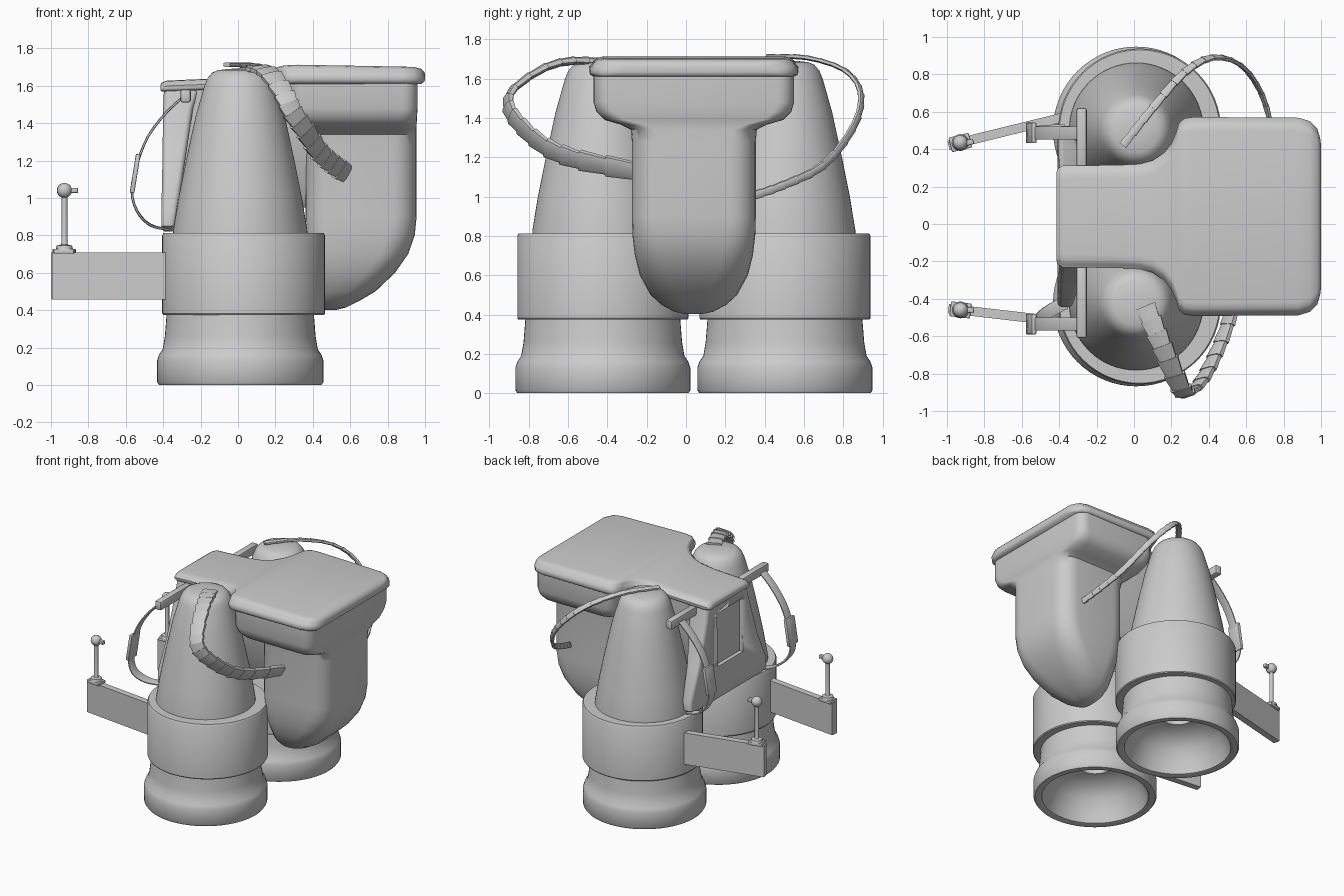
import bpy, bmesh, math
from mathutils import Vector, Matrix

if "Cube" in bpy.data.objects:
    bpy.data.objects.remove(bpy.data.objects["Cube"])

CY = 0.04  # symmetry plane of the pack


def finish(bm, name, angle=35):
    bmesh.ops.recalc_face_normals(bm, faces=bm.faces)
    me = bpy.data.meshes.new(name)
    bm.to_mesh(me)
    bm.free()
    me.shade_smooth()
    me.set_sharp_from_angle(angle=math.radians(angle))
    ob = bpy.data.objects.new(name, me)
    bpy.context.collection.objects.link(ob)
    return ob


def loft(name, rings, caps=True, angle=35):
    bm = bmesh.new()
    vs = [[bm.verts.new(p) for p in r] for r in rings]
    for a, b in zip(vs, vs[1:]):
        n = len(a)
        for i in range(n):
            bm.faces.new((a[i], a[(i + 1) % n], b[(i + 1) % n], b[i]))
    if caps:
        bm.faces.new(vs[0])
        bm.faces.new(vs[-1])
    return finish(bm, name, angle)


def lathe(name, prof, x, y, n=64, angle=35):
    rings = [[(x + r * math.cos(2 * math.pi * i / n), y + r * math.sin(2 * math.pi * i / n), z)
              for i in range(n)] for r, z in prof]
    return loft(name, rings, True, angle)


def rrect(x0, x1, y0, y1, r, z, k=6):
    r = min(r, (x1 - x0) / 2.01, (y1 - y0) / 2.01)
    out = []
    for q, (cx, cy) in enumerate(((x1 - r, y1 - r), (x0 + r, y1 - r), (x0 + r, y0 + r), (x1 - r, y0 + r))):
        for i in range(k + 1):
            a = math.pi / 2 * (q + i / k)
            out.append((cx + r * math.cos(a), cy + r * math.sin(a), z))
    return out


def box(name, size, loc, rot=None, bevel=0.0):
    bm = bmesh.new()
    bmesh.ops.create_cube(bm, size=1)
    bmesh.ops.scale(bm, vec=size, verts=bm.verts)
    if bevel:
        bmesh.ops.bevel(bm, geom=bm.edges[:], offset=bevel, segments=2, affect='EDGES', profile=0.5)
    bm.transform(Matrix.Translation(loc) @ (rot or Matrix()))
    return finish(bm, name)


def catmull(pts, sub):
    p = [Vector(q) for q in pts]
    p = [2 * p[0] - p[1]] + p + [2 * p[-1] - p[-2]]
    out = []
    for i in range(1, len(p) - 2):
        a, b, c, d = p[i - 1:i + 3]
        for s in range(sub):
            t = s / sub
            out.append(0.5 * (2 * b + (c - a) * t + (2 * a - 5 * b + 4 * c - d) * t * t
                              + (3 * b - a - 3 * c + d) * t ** 3))
    return out + [p[-2]]


def ribbon(name, pts, w0, w1, width, thick, sub=3, ribbed=False):
    path = catmull(pts, sub)
    w0, w1 = Vector(w0), Vector(w1)
    rings = []
    n = len(path)
    for i, p in enumerate(path):
        t = (path[min(i + 1, n - 1)] - path[max(i - 1, 0)]).normalized()
        w = w0.lerp(w1, i / (n - 1))
        w = (w - t * w.dot(t)).normalized()
        u = t.cross(w)
        for s in ((0.82, 1.0) if ribbed else (1.0,)):
            a, b = w * width * s / 2, u * thick * s / 2
            c = 0.6
            rings.append([p + a + b * c, p + a * c + b, p - a * c + b, p - a + b * c,
                          p - a - b * c, p - a * c - b, p + a * c - b, p + a - b * c])
    return loft(name, rings, angle=30)


# Thrusters: hollow nozzle, collar band and domed cone
nozzle = [(.02, .33), (.12, .33), (.13, .27), (.24, .25), (.32, .17), (.36, .08), (.385, .005), (.40, 0),
          (.435, 0), (.445, .015), (.445, .13), (.435, .16), (.415, .19), (.403, .26), (.392, .40)]
collar = [(.34, .375), (.43, .375), (.435, .382), (.435, .80), (.428, .812), (.34, .812)]
cone = [(.36, .78), (.358, .83), (.33, 1.0), (.29, 1.2), (.24, 1.43), (.192, 1.60), (.175, 1.64),
        (.15, 1.67), (.12, 1.683), (.06, 1.69), (.01, 1.692)]
for side, y in (("left", CY + .463), ("right", CY - .463)):
    lathe(side + "_nozzle", nozzle, .012, y)
    lathe(side + "_collar", collar, .03, y)
    lathe(side + "_cone", cone, .012, y)

# Rear tank with flared top and rounded bottom
tank = [(.27, .96, .51, .08, 1.63), (.27, .96, .51, .08, 1.48), (.28, .957, .495, .09, 1.43),
        (.30, .955, .455, .10, 1.39), (.33, .955, .37, .11, 1.365), (.35, .955, .32, .12, 1.34),
        (.36, .955, .315, .13, 1.28), (.36, .955, .315, .13, .9), (.36, .945, .312, .14, .80),
        (.36, .91, .30, .15, .70), (.37, .84, .275, .16, .60), (.38, .735, .22, .15, .50),
        (.40, .65, .165, .12, .45), (.43, .58, .10, .07, .415), (.46, .53, .04, .03, .402)]
loft("tank", [rrect(x0, x1, CY - w, CY + w, r, z) for x0, x1, w, r, z in tank], angle=50)

# Lid with narrow neck sweeping out to the wide tank cover: x, half width, bottom, top
lid = [(-.415, .23, 1.575, 1.60), (-.41, .255, 1.57, 1.615), (-.38, .272, 1.57, 1.627), (-.1, .275, 1.58, 1.64),
       (.03, .28, 1.59, 1.655), (.10, .30, 1.60, 1.67), (.16, .34, 1.605, 1.685), (.20, .39, 1.61, 1.697),
       (.225, .45, 1.61, 1.703), (.24, .50, 1.61, 1.707), (.27, .525, 1.61, 1.71), (.32, .532, 1.61, 1.712),
       (.88, .528, 1.61, 1.702), (.94, .51, 1.61, 1.70), (.98, .47, 1.61, 1.69), (.995, .42, 1.62, 1.675),
       (1.0, .38, 1.63, 1.66)]
rings = []
for x, w, a, b in lid:
    h = b - a
    half = [(w - .02, a), (w - .004, a + .1 * h), (w, a + .25 * h), (w, a + .5 * h), (w - .012, a + .62 * h),
            (w - .022, a + .8 * h), (w - .04, a + .94 * h), (w - .07, b)]
    rings.append([(x, CY + y, z) for y, z in half] + [(x, CY - y, z) for y, z in reversed(half)])
loft("lid", rings, angle=50)

# Centre body between the cones
loft("centre_body", [rrect(-.36, .42, CY - w, CY + w, .05, z)
                     for w, z in ((.16, .95), (.20, 1.0), (.245, 1.4), (.25, 1.6))])

# Back plate, wider at the foot, with a recessed panel
plate_rows = [(-.395, -.35, .45, .82), (-.41, -.335, .485, .85), (-.41, -.325, .485, .92),
              (-.405, -.29, .38, 1.15), (-.40, -.24, .275, 1.48), (-.395, -.2, .25, 1.6)]
plate = loft("back_plate", [rrect(a, b, CY - w, CY + w, .03, z) for a, b, w, z in plate_rows])
cutter = box("panel_cutter", (.1, .32, .42), (-.425, .02, 1.29))
mod = plate.modifiers.new("recess", 'BOOLEAN')
mod.object = cutter
mod.solver = 'EXACT'
bpy.context.view_layer.objects.active = plate
bpy.ops.object.modifier_apply(modifier="recess")
bpy.data.objects.remove(cutter)

# Shoulder bars, straps and buckles
for side, y, y_low, bar in (("left", .487, .50, (.30, .62)), ("right", -.535, -.42, (-.61, -.20))):
    box(side + "_shoulder_bar", (.055, bar[1] - bar[0], .07), (-.28, (bar[0] + bar[1]) / 2, 1.545), bevel=.012)
    pts = [(-.27, y, 1.56), (-.38, y, 1.46), (-.48, y, 1.33), (-.54, y, 1.18), (-.568, y, 1.04),
           (-.54, y, .93), (-.47, (y + y_low) / 2, .855), (-.37, y_low, .83)]
    ribbon(side + "_strap", pts, (0, 1, 0), (0, 1, 0), .07, .014)
    box(side + "_buckle", (.025, .11, .21), (-.55, y, 1.13), Matrix.Rotation(.16, 4, 'Y'), bevel=.006)

# Control arms with joysticks
for side, p, q in (("left", (-.992, .42), (-.36, .575)), ("right", (-.992, -.452), (-.36, -.525))):
    p, q = Vector(p), Vector(q)
    d = q - p
    rot = Matrix.Rotation(math.atan2(d.y, d.x), 4, 'Z')
    m = (p + q) / 2
    box(side + "_control_arm", (d.length, .05, .25), (m.x, m.y, .583), rot)
    s = p + d.normalized() * .065
    box(side + "_stick_base", (.11, .08, .025), (s.x, s.y, .715), rot, bevel=.005)
    lathe(side + "_joystick", [(.045, .725), (.04, .745), (.018, .75), (.015, .76), (.015, 1.03)], s.x, s.y, 20)
    ball = [(.04 * math.sin(a), 1.04 - .04 * math.cos(a)) for a in [math.pi * (i + .1) / 10.2 for i in range(11)]]
    lathe(side + "_stick_knob", ball, s.x, s.y, 20, 60)
    box(side + "_trigger", (.06, .03, .028), (s.x + .042, s.y, 1.04), rot, bevel=.006)

# Ribbed hoses from cone tops to the tank
ribbon("right_hose", [(.06, -.44, 1.685), (.12, -.58, 1.69), (.18, -.72, 1.655), (.25, -.875, 1.55),
                      (.29, -.905, 1.46), (.36, -.84, 1.36), (.43, -.71, 1.25), (.50, -.54, 1.185),
                      (.58, -.26, 1.13)],
       (.9, .4, 0), (.5, .1, .85), .115, .04, 2, True)
ribbon("left_hose", [(-.06, .42, 1.712), (.1, .62, 1.705), (.27, .81, 1.64), (.42, .89, 1.52),
                     (.57, .85, 1.35), (.68, .70, 1.16), (.74, .5, 1.06), (.78, .33, 1.0)],
       (.8, -.6, 0), (.2, 0, 1), .045, .025, 3, True)
